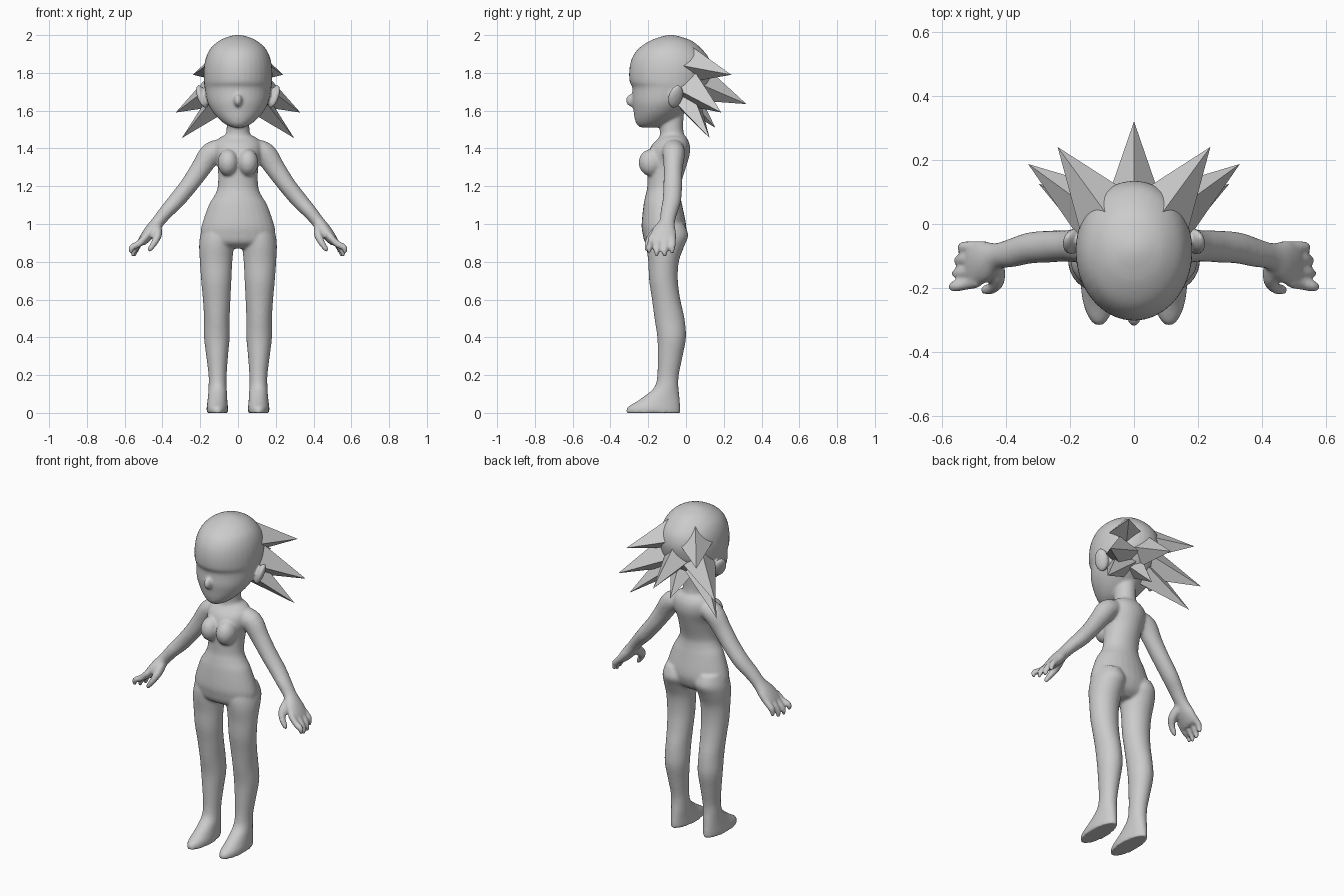
import bpy, bmesh
from math import cos, sin, pi
from mathutils import Vector, Matrix

if "Cube" in bpy.data.objects:
    bpy.data.objects.remove(bpy.data.objects["Cube"])

bm = bmesh.new()


def smooth_path(rows, n=4):
    """Catmull-Rom interpolation of section rows."""
    out = []
    for i in range(len(rows) - 1):
        a, b, c, d = (rows[max(i - 1, 0)], rows[i], rows[i + 1],
                      rows[min(i + 2, len(rows) - 1)])
        for k in range(n):
            t = k / n
            out.append([0.5 * (2 * q + (r - p) * t + (2 * p - 5 * q + 4 * r - s) * t * t
                               + (3 * q - p - 3 * r + s) * t ** 3)
                        for p, q, r, s in zip(a, b, c, d)])
    return out + [list(rows[-1])]


def skin(rings):
    """Bridge a list of rings of points and cap both ends."""
    vs = [[bm.verts.new(p) for p in ring] for ring in rings]
    n = len(vs[0])
    for a, b in zip(vs, vs[1:]):
        for i in range(n):
            bm.faces.new((a[i], a[(i + 1) % n], b[(i + 1) % n], b[i]))
    bm.faces.new(vs[0])
    bm.faces.new(vs[-1])


def loft(rows, side=1, n=28):
    """Horizontal sections: z, x0, x1, y0, y1."""
    rings = []
    for z, x0, x1, y0, y1 in smooth_path(rows):
        rings.append([(side * ((x0 + x1) / 2 + (x1 - x0) / 2 * cos(2 * pi * i / n)),
                       (y0 + y1) / 2 + (y1 - y0) / 2 * sin(2 * pi * i / n), z)
                      for i in range(n)])
    skin(rings)


def tube(rows, side=1, n=16):
    """Sections across a path: x, y, z, half size along y, half thickness."""
    rows = smooth_path(rows)
    pts = [Vector(r[:3]) for r in rows]
    rings = []
    for i, r in enumerate(rows):
        t = (pts[min(i + 1, len(pts) - 1)] - pts[max(i - 1, 0)]).normalized()
        v = t.cross(Vector((0, 1, 0))).normalized()
        u = v.cross(t)
        ring = [pts[i] + u * r[3] * cos(2 * pi * k / n) + v * r[4] * sin(2 * pi * k / n)
                for k in range(n)]
        rings.append([(side * p.x, p.y, p.z) for p in ring])
    skin(rings)


def ball(loc, size, rot=(0, 0, 0)):
    m = Matrix.Translation(loc)
    for axis, a in zip('XYZ', rot):
        m = m @ Matrix.Rotation(a, 4, axis)
    bmesh.ops.create_uvsphere(bm, u_segments=20, v_segments=12, radius=1,
                              matrix=m @ Matrix.Diagonal((*size, 1)))


# torso and neck: z, half width, front y, back y
torso = [(0.87, .11, -.17, -.06), (.90, .185, -.215, -.02), (.95, .198, -.23, 0), (1.0, .19, -.235, .0),
         (1.1, .155, -.225, -.02), (1.15, .125, -.215, -.03), (1.2, .107, -.205, -.03),
         (1.3, .107, -.205, .0), (1.37, .125, -.20, .02), (1.42, .125, -.18, .02),
         (1.455, .10, -.145, .005), (1.475, .066, -.138, -.01), (1.52, .06, -.14, -.015),
         (1.60, .06, -.14, -.01)]
loft([(z, -w, w, a, b) for z, w, a, b in torso])

# head
head = [(1.512, .035, -.245, -.15), (1.53, .07, -.262, -.10), (1.56, .105, -.272, -.05),
        (1.60, .138, -.278, .0), (1.65, .163, -.285, .06), (1.72, .176, -.284, .11),
        (1.755, .181, -.299, .125), (1.82, .181, -.30, .135), (1.88, .170, -.285, .12),
        (1.93, .145, -.25, .08), (1.97, .10, -.19, .03), (1.992, .05, -.13, -.03),
        (2.0, .015, -.095, -.065)]
loft([(z, -w, w, a, b) for z, w, a, b in head], n=36)

# nose
ball((0, -.285, 1.655), (.022, .034, .035), (-.3, 0, 0))

# legs with feet
leg = [(1.0, .04, .18, -.19, -.01), (.94, .012, .2, -.21, .012), (.88, .022, .206, -.21, -.01),
       (.8, .03, .202, -.2, -.038), (.7, .035, .195, -.195, -.043), (.6, .04, .186, -.18, -.03),
       (.5, .044, .18, -.167, -.008), (.4, .044, .18, -.152, 0), (.3, .053, .168, -.15, -.018),
       (.2, .06, .156, -.152, -.038), (.14, .06, .156, -.165, -.04), (.1, .058, .158, -.205, -.036),
       (.06, .056, .162, -.262, -.032), (.03, .053, .166, -.31, -.03), (.0, .053, .166, -.318, -.03)]
# arm down to the palm
arm = [(.07, -.07, 1.40, .055, .05), (.14, -.065, 1.375, .06, .06), (.20, -.068, 1.29, .05, .053),
       (.26, -.07, 1.205, .05, .047), (.325, -.075, 1.125, .049, .044), (.38, -.09, 1.065, .045, .038),
       (.425, -.10, 1.01, .042, .034), (.465, -.115, .96, .065, .034), (.50, -.125, .915, .072, .027),
       (.512, -.125, .895, .06, .018)]
# fingers: root y, tip x, tip y, tip z
fingers = [(-.182, .575, -.195, .845), (-.145, .565, -.155, .827),
           (-.106, .558, -.113, .827), (-.07, .548, -.073, .845)]
for s in (1, -1):
    loft(leg, s)
    tube(arm, s)
    for ry, tx, ty, tz in fingers:
        tube([(.485, ry, .935, .017, .018), (.525, (ry + ty) / 2, .895, .018, .019),
              (tx - .012, ty, tz + .03, .016, .016), (tx - .01, ty, tz, .009, .009)], s, 12)
    # thumb
    tube([(.43, -.12, .985, .03, .026), (.425, -.17, .945, .027, .024), (.44, -.198, .905, .02, .018),
          (.465, -.205, .868, .015, .014), (.472, -.205, .855, .008, .008)], s, 12)
    # bust, ear
    ball((s * .052, -.183, 1.325), (.056, .068, .072))
    ball((s * .19, -.055, 1.675), (.022, .042, .066), (-.25, s * .3, s * .5))

bmesh.ops.recalc_face_normals(bm, faces=bm.faces)
mesh = bpy.data.meshes.new("body")
bm.to_mesh(mesh)
bm.free()
body = bpy.data.objects.new("body", mesh)
bpy.context.collection.objects.link(body)
# fuse the overlapping parts into one soft skin
rm = body.modifiers.new("fuse", 'REMESH')
rm.mode = 'VOXEL'
rm.voxel_size = 0.008
rm.use_smooth_shade = True
sm = body.modifiers.new("soften", 'SMOOTH')
sm.factor = 0.5
sm.iterations = 5


def spike(name, base, tip, width, height):
    """Four-sided flat-faced hair spike, wide across and ridged on top."""
    base, tip = Vector(base), Vector(tip)
    d = tip - base
    t = d.normalized()
    u = t.cross(Vector((0, 0, 1))).normalized()
    v = u.cross(t)
    pts = [base + u * width, base + v * height, base - u * width, base - v * height, tip]
    me = bpy.data.meshes.new(name)
    me.from_pydata(pts, [], [(0, 1, 4), (1, 2, 4), (2, 3, 4), (3, 0, 4), (3, 2, 1, 0)])
    ob = bpy.data.objects.new(name, me)
    bpy.context.collection.objects.link(ob)


# hair spikes
spike("hair_spike_back", (0, .03, 1.76), (0, .32, 1.635), .10, .11)
spike("hair_spike_nape", (0, .0, 1.68), (0, .155, 1.51), .10, .07)
for s, tag in ((1, "left"), (-1, "right")):
    spike("hair_spike_upper_" + tag, (s * .07, .01, 1.845), (s * .238, .24, 1.79), .11, .10)
    spike("hair_spike_middle_" + tag, (s * .10, .02, 1.72), (s * .33, .187, 1.59), .10, .10)
    spike("hair_spike_lower_" + tag, (s * .09, .0, 1.66), (s * .297, .125, 1.455), .085, .075)
